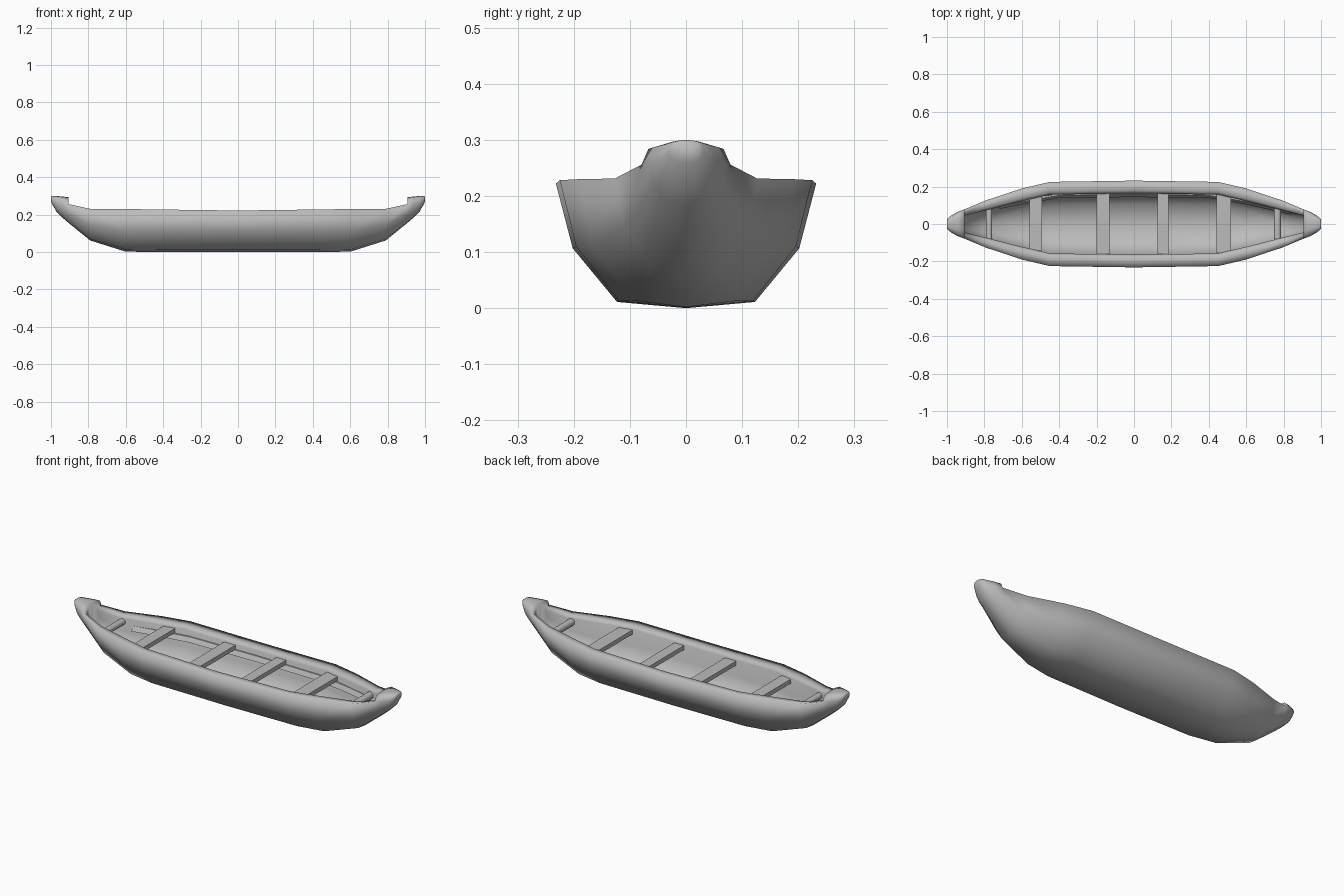
import bpy, bmesh
from math import radians, pi
from mathutils import Matrix

cube = bpy.data.objects.get("Cube")
if cube:
    bpy.data.objects.remove(cube, do_unlink=True)

grey = bpy.data.materials.new("grey_paint")
grey.use_nodes = True
grey.diffuse_color = (0.5, 0.5, 0.5, 1)
grey.node_tree.nodes["Principled BSDF"].inputs["Base Color"].default_value = (0.5, 0.5, 0.5, 1)


def finish(name, bm, angle, mirror=None):
    """Turn a bmesh into a shaded object, mirrored about the chosen axes."""
    bmesh.ops.remove_doubles(bm, verts=bm.verts, dist=0.0002)
    bmesh.ops.recalc_face_normals(bm, faces=bm.faces)
    mesh = bpy.data.meshes.new(name)
    bm.to_mesh(mesh)
    bm.free()
    mesh.materials.append(grey)
    ob = bpy.data.objects.new(name, mesh)
    bpy.context.collection.objects.link(ob)
    bpy.ops.object.select_all(action='DESELECT')
    bpy.context.view_layer.objects.active = ob
    ob.select_set(True)
    if mirror:
        mod = ob.modifiers.new("mirror", 'MIRROR')
        mod.use_axis = mirror
        mod.merge_threshold = 0.0005
        bpy.ops.object.modifier_apply(modifier=mod.name)
    bpy.ops.object.shade_smooth_by_angle(angle=radians(angle))
    return ob


def loft(bm, rings):
    """Skin a row of open cross-sections."""
    rows = [[bm.verts.new(p) for p in ring] for ring in rings]
    for a, b in zip(rows, rows[1:]):
        for i in range(len(a) - 1):
            bm.faces.new((a[i], a[i + 1], b[i + 1], b[i]))


def outer(x, w, k, r):
    # Outside skin from keel to rim
    h = r - k
    chine = .53 if w > .2 else .49
    return [(x, 0, k), (x, w * chine, k + h * .05), (x, w * .87, k + h * .48), (x, w, r)]


def inner(x, w, k, r):
    # Broad rim, then the inside skin down to the floor
    h, t = r - k, min(.068, w * .42)
    return [(x, w, r), (x, w - t * .8, r - .002), (x, w - t, r - .016),
            (x, w - t * .9, k + h * .5), (x, (w - t) * .63, k + h * .12), (x, 0, k + h * .04)]


def crown(x, w, r, t):
    # Raised top of a pointed end, from the rim in to the centre line
    rise = t - r
    return [(x, w, r), (x, w * .85, r + rise * .75), (x, w * .45, t - rise * .08), (x, 0, t)]


# Hull stations: x, half width, keel height, rim height
body = [(0, .232, 0, .222), (.45, .225, .001, .228), (.6, .19, .002, .23),
        (.79, .127, .062, .231), (.905, .079, .155, .256)]
# Pointed end stations, with the crown height last
nose = [(*body[-1], .293), (.94, .066, .185, .258, .297),
        (.97, .05, .215, .262, .3), (.995, .032, .258, .28, .3), (1, .024, .27, .284, .297)]

bm = bmesh.new()
loft(bm, [outer(*s) for s in body])
loft(bm, [inner(*s) for s in body])
ends = [outer(x, w, k, r) + crown(x, w, r, t)[1:] for x, w, k, r, t in nose]
loft(bm, ends)
bm.faces.new([bm.verts.new(p) for p in ends[-1]])
# Bulkhead closing the inside below the crown
x, w, k, r, t = nose[0]
bm.faces.new([bm.verts.new(p) for p in inner(x, w, k, r) + crown(x, w, r, t)[:0:-1]])
finish("hull", bm, 150, (True, True, False))

# Plank seats: x, width, near y, far y, top height
seats = [(-.525, .065, -.142, .146, .208), (-.165, .07, -.16, .168, .204),
         (.155, .06, -.16, .168, .204), (.48, .076, -.155, .165, .208)]
for n, (x, width, y0, y1, top) in enumerate(seats):
    bm = bmesh.new()
    bmesh.ops.create_cube(bm, size=1)
    for v in bm.verts:
        v.co = (x + v.co.x * width, (y0 + y1) / 2 + v.co.y * (y1 - y0), top - .012 + v.co.z * .024)
    finish(f"seat_{n + 1}", bm, 30)

# Round thwarts near both ends: x, radius, near y, far y
for side, (x, radius, y0, y1) in {"right": (-.775, .018, -.082, .087),
                                  "left": (.767, .02, -.08, .088)}.items():
    bm = bmesh.new()
    place = Matrix.Translation((x, (y0 + y1) / 2, .195)) @ Matrix.Rotation(pi / 2, 4, 'X')
    bmesh.ops.create_cone(bm, cap_ends=True, segments=10, radius1=radius, radius2=radius,
                          depth=y1 - y0, matrix=place)
    finish(f"{side}_thwart", bm, 50)

# Slanted stringer along the rear inside wall
bm = bmesh.new()
path = [(-.72, .088), (-.6, .113), (-.4, .147), (0, .152), (.4, .147), (.6, .113), (.84, .058)]
loft(bm, [[(x, y + .016, .18), (x, y + .006, .18), (x, y - .008, .155),
           (x, y + .016, .155), (x, y + .016, .18)] for x, y in path])
finish("stringer", bm, 30)
